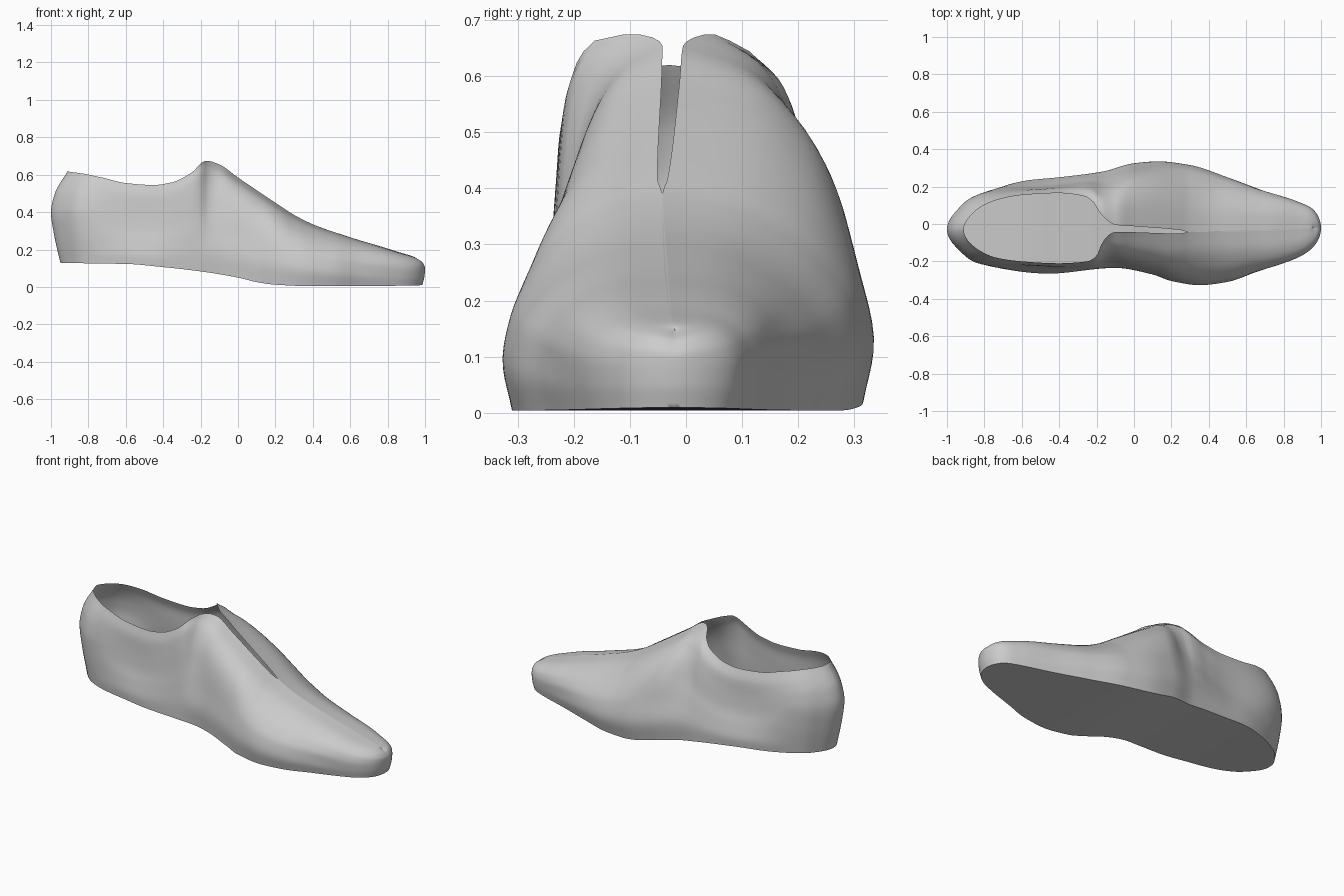
import bpy, bmesh, math

if "Cube" in bpy.data.objects:
    bpy.data.objects.remove(bpy.data.objects["Cube"])


def curve(pts):
    """Smooth monotone interpolation through (key, value) points."""
    xs, ys = [p[0] for p in pts], [p[1] for p in pts]
    d = [(ys[i + 1] - ys[i]) / (xs[i + 1] - xs[i]) for i in range(len(xs) - 1)]
    m = [d[0]]
    for a, b in zip(d, d[1:]):
        m.append(2 * a * b / (a + b) if a * b > 0 else 0)
    m.append(d[-1])

    def f(x):
        x = min(max(x, xs[0]), xs[-1])
        i = 0
        while i < len(d) - 1 and x > xs[i + 1]:
            i += 1
        h = xs[i + 1] - xs[i]
        t = (x - xs[i]) / h
        return (ys[i] * (2 * t**3 - 3 * t**2 + 1) + m[i] * h * (t**3 - 2 * t**2 + t)
                + ys[i + 1] * (3 * t**2 - 2 * t**3) + m[i + 1] * h * (t**3 - t**2))
    return f


def angle(x):
    return math.acos(max(-1, min(1, -x)))


def along(pts):
    """Curve along the shoe length, keyed by angle so both ends come out round."""
    f = curve([(angle(x), v) for x, v in pts])
    return lambda x: f(angle(x))


# widest outline of each side, seen from above
wide = {
    1: along([(-1, -.03), (-.95, .07), (-.88, .135), (-.6, .23), (-.4, .25), (-.17, .28), (0, .325),
              (.13, .335), (.3, .315), (.5, .25), (.7, .178), (.87, .122), (.95, .085), (1, -.02)]),
    -1: along([(-1, -.03), (-.95, -.125), (-.85, -.205), (-.7, -.245), (-.45, -.265), (-.1, -.235),
               (.1, -.27), (.2, -.305), (.35, -.327), (.5, -.31), (.65, -.26), (.8, -.21),
               (.9, -.168), (.97, -.11), (1, -.02)])}
# upper edge of each side: collar, lace slit, then the closed ridge to the toe
edge = {
    1: along([(-1, -.03), (-.95, .04), (-.88, .085), (-.77, .125), (-.6, .155), (-.4, .165), (-.27, .15),
              (-.22, .12), (-.19, .07), (-.16, .035), (-.1, -.005), (0, -.012), (.25, -.033),
              (.29, -.042), (1, -.02)]),
    -1: along([(-1, -.03), (-.95, -.1), (-.88, -.14), (-.77, -.178), (-.6, -.2), (-.4, -.21), (-.25, -.2),
               (-.2, -.17), (-.17, -.1), (-.13, -.055), (-.1, -.042), (.25, -.051), (.29, -.042), (1, -.02)])}
top_z = along([(-1, .62), (-.9, .608), (-.75, .585), (-.6, .555), (-.45, .545), (-.35, .56), (-.25, .61),
               (-.17, .675), (-.1, .655), (0, .585), (.2, .45), (.3, .385), (.4, .335), (.5, .298),
               (.7, .235), (.9, .18), (1, .148)])
sole_z = along([(-1, .13), (-.6, .123), (-.4, .106), (-.2, .083), (0, .05), (.1, .026), (.2, .012),
                (.4, .004), (1, .01)])

# cross-section shapes, sole edge to upper edge: (width share, height share)
KEYS = (-1, -.88, -.5, -.25, 0, .4, .85, 1)
heel = [(.7, 0), (.82, .15), (.95, .35), (1, .55), (.85, .72), (.5, .87), (0, 1)]
rear = [(.96, 0), (1, .1), (.8, .27), (.5, .46), (.36, .66), (.28, .85), (0, 1)]
instep = [(.95, 0), (1, .2), (.93, .42), (.86, .6), (.72, .78), (.42, .93), (0, 1)]
ball = [(.94, 0), (1, .25), (.95, .48), (.82, .66), (.6, .83), (.32, .95), (0, 1)]
toe = [(.92, 0), (.98, .25), (1, .48), (.94, .7), (.76, .87), (.44, .97), (0, 1)]
middle = [((a + c) / 2, (b + d) / 2) for (a, b), (c, d) in zip(rear, instep)]
shapes = [heel, heel, rear, middle, instep, ball, toe, toe]
share = [[along([(k, s[j][c]) for k, s in zip(KEYS, shapes)]) for c in (0, 1)] for j in range(7)]
# how far the heel and toe ends are drawn in at each height
heel_in = curve([(0, .05), (.3, .017), (.55, 0), (.75, .02), (1, .09)])
toe_in = curve([(0, .015), (.3, .004), (.65, 0), (.85, .012), (1, .045)])

STATIONS, LEVELS = 160, 28
bm = bmesh.new()
grid = {1: [], -1: []}
for i in range(STATIONS + 1):
    X = -math.cos(math.pi * i / STATIONS)
    ww = curve([(j, share[j][0](X)) for j in range(7)])
    hh = curve([(j, share[j][1](X)) for j in range(7)])
    for side in (1, -1):
        yt, yw, zs, zt = edge[side](X), wide[side](X), sole_z(X), top_z(X)
        row = []
        for k in range(LEVELS + 1):
            f, g = ww(6 * k / LEVELS), hh(6 * k / LEVELS)
            x = X + heel_in(g) * max(0, (-.5 - X) / .5) ** 2 - toe_in(g) * max(0, (X - .7) / .3) ** 2
            row.append(bm.verts.new((x, yt + (yw - yt) * f, zs + (zt - zs) * g)))
        grid[side].append(row)

for i in range(STATIONS):
    # upper, both sides
    for side in (1, -1):
        a, b = grid[side][i], grid[side][i + 1]
        for k in range(LEVELS):
            quad = [a[k], a[k + 1], b[k + 1], b[k]]
            bm.faces.new(quad if side == 1 else quad[::-1])
    # sole
    bm.faces.new([grid[-1][i][0], grid[1][i][0], grid[1][i + 1][0], grid[-1][i + 1][0]])

# close the heel, toe and the ridge in front of the slit
bmesh.ops.remove_doubles(bm, verts=bm.verts, dist=.0004)
bmesh.ops.recalc_face_normals(bm, faces=bm.faces)
if min(bm.faces, key=lambda f: f.calc_center_median().z).normal.z > 0:
    bmesh.ops.reverse_faces(bm, faces=bm.faces)
mesh = bpy.data.meshes.new("shoe_upper_and_sole")
bm.to_mesh(mesh)
bm.free()
shoe = bpy.data.objects.new("shoe_upper_and_sole", mesh)
bpy.context.collection.objects.link(shoe)
bpy.context.view_layer.objects.active = shoe
shoe.select_set(True)
bpy.ops.object.shade_smooth_by_angle(angle=math.radians(45))
